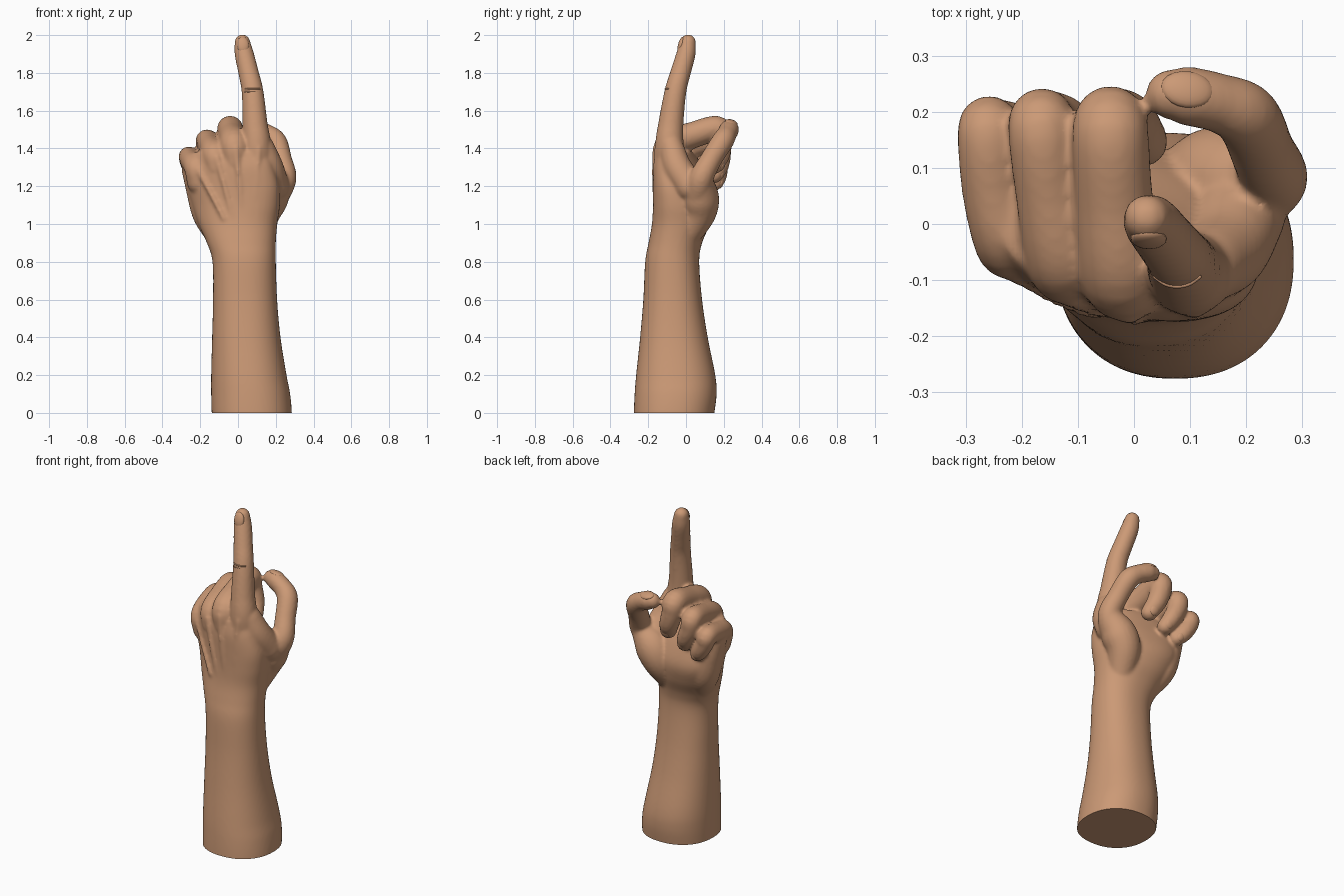
import bpy, bmesh, math
from mathutils import Vector, Matrix

cube = bpy.data.objects.get("Cube")
if cube:
    bpy.data.objects.remove(cube, do_unlink=True)

skin = bpy.data.materials.new("warm_skin")
skin.use_nodes = True
SKIN = (0.60, 0.32, 0.18, 1)
skin.diffuse_color = SKIN
bsdf = skin.node_tree.nodes["Principled BSDF"]
bsdf.inputs["Base Color"].default_value = SKIN
bsdf.inputs["Roughness"].default_value = 0.7


def bridge(bm, rings):
    """Skin a list of vertex rings and cap both ends."""
    n = len(rings[0])
    for a, b in zip(rings, rings[1:]):
        for i in range(n):
            j = (i + 1) % n
            bm.faces.new((a[i], a[j], b[j], b[i]))
    bm.faces.new(rings[0][::-1])
    bm.faces.new(rings[-1])


def spline(pts, steps=6):
    """Smooth curve through points of any dimension."""
    p = [Vector(q) for q in pts]
    p = [p[0] * 2 - p[1]] + p + [p[-1] * 2 - p[-2]]
    out = []
    for a, b, c, d in zip(p, p[1:], p[2:], p[3:]):
        for s in range(steps):
            t = s / steps
            out.append((b * 2 + (c - a) * t + (a * 2 - b * 5 + c * 4 - d) * t * t
                        + (b * 3 - a - c * 3 + d) * t ** 3) / 2)
    return out + [p[-2]]


def tube(bm, pts, sides=20):
    """Round-ended tube through (x, y, z, radius) points."""
    path = [(q.xyz, q.w) for q in spline(pts)]
    first, last = path[0], path[-1]
    d0 = (path[0][0] - path[1][0]).normalized()
    d1 = (path[-1][0] - path[-2][0]).normalized()
    arcs = [math.radians(a) for a in (20, 40, 60, 80)]
    cap = lambda e, d: [(e[0] + d * e[1] * math.sin(a), e[1] * math.cos(a)) for a in arcs]
    path = cap(first, d0)[::-1] + path + cap(last, d1)
    tangent = -d0
    u = tangent.orthogonal().normalized()
    rings = []
    for i, (c, r) in enumerate(path):
        t = (path[min(i + 1, len(path) - 1)][0] - path[max(i - 1, 0)][0]).normalized()
        u = tangent.rotation_difference(t) @ u
        tangent = t
        v = t.cross(u)
        rings.append([bm.verts.new(c + (u * math.cos(k) + v * math.sin(k)) * r)
                      for k in (math.tau * s / sides for s in range(sides))])
    bridge(bm, rings)


def body(bm, sections, sides=64):
    """Loft of rounded sections: z, x min, x max, y min, y max, shear."""
    rings = []
    for z, x0, x1, y0, y1, shear in spline(sections):
        ring = []
        for s in range(sides):
            a = math.tau * s / sides
            c, d = math.cos(a), math.sin(a)
            dx = math.copysign(abs(c) ** 0.9, c) * (x1 - x0) / 2
            dy = math.copysign(abs(d) ** 0.9, d) * (y1 - y0) / 2
            ring.append(bm.verts.new(((x0 + x1) / 2 + dx, (y0 + y1) / 2 + dy - shear * dx, z)))
        rings.append(ring)
    bridge(bm, rings)


def finish(name, bm):
    bmesh.ops.recalc_face_normals(bm, faces=bm.faces)
    mesh = bpy.data.meshes.new(name)
    bm.to_mesh(mesh)
    bm.free()
    ob = bpy.data.objects.new(name, mesh)
    bpy.context.collection.objects.link(ob)
    mesh.materials.append(skin)
    for f in mesh.polygons:
        f.use_smooth = True
    return ob


bm = bmesh.new()

# Forearm, wrist and palm core
body(bm, [(-0.1, -0.13, 0.283, -0.276, 0.13, 0),
          (0.0, -0.139, 0.285, -0.276, 0.15, 0),
          (0.1, -0.142, 0.276, -0.272, 0.162, 0),
          (0.2, -0.142, 0.257, -0.264, 0.155, 0),
          (0.4, -0.137, 0.225, -0.243, 0.115, 0),
          (0.6, -0.132, 0.207, -0.226, 0.085, 0),
          (0.8, -0.135, 0.2, -0.216, 0.07, 0),
          (0.9, -0.165, 0.2, -0.198, 0.085, 0.03),
          (1.0, -0.21, 0.208, -0.178, 0.125, 0.1),
          (1.1, -0.245, 0.222, -0.168, 0.145, 0.17),
          (1.2, -0.27, 0.22, -0.163, 0.12, 0.2),
          (1.3, -0.275, 0.19, -0.158, 0.075, 0.22),
          (1.38, -0.23, 0.165, -0.145, 0.03, 0.2)])

# Muscle pads at the thumb and little finger sides, web beside the index
tube(bm, [(0.1, 0.0, 0.93, 0.07), (0.13, 0.065, 1.06, 0.095),
          (0.175, 0.075, 1.15, 0.1), (0.24, 0.08, 1.23, 0.066)])
tube(bm, [(-0.1, -0.01, 0.93, 0.065), (-0.155, 0.04, 1.05, 0.085),
          (-0.19, 0.05, 1.18, 0.085), (-0.23, 0.05, 1.28, 0.068)])
tube(bm, [(0.13, -0.075, 1.4, 0.066), (0.165, -0.045, 1.3, 0.076), (0.19, 0.02, 1.2, 0.082)])

# Index finger, extended
tube(bm, [(0.09, -0.08, 1.2, 0.07), (0.1, -0.088, 1.4, 0.076), (0.09, -0.08, 1.53, 0.067),
          (0.077, -0.056, 1.7, 0.058), (0.056, -0.029, 1.8, 0.054),
          (0.033, 0.0, 1.9, 0.051), (0.023, 0.011, 1.962, 0.042)])
# Middle, ring and little fingers, curled into the palm
tube(bm, [(-0.01, -0.1, 1.33, 0.07), (-0.02, -0.085, 1.42, 0.077), (-0.035, 0.04, 1.472, 0.07),
          (-0.042, 0.165, 1.505, 0.068), (-0.038, 0.183, 1.45, 0.061),
          (-0.012, 0.178, 1.37, 0.056), (0.014, 0.148, 1.31, 0.047)])
tube(bm, [(-0.11, -0.08, 1.3, 0.065), (-0.125, -0.062, 1.37, 0.069), (-0.15, 0.05, 1.415, 0.061),
          (-0.165, 0.17, 1.44, 0.06), (-0.157, 0.183, 1.38, 0.056),
          (-0.125, 0.175, 1.31, 0.052), (-0.098, 0.15, 1.26, 0.045)])
tube(bm, [(-0.205, -0.03, 1.22, 0.065), (-0.223, -0.03, 1.3, 0.063), (-0.25, 0.06, 1.335, 0.057),
          (-0.26, 0.165, 1.355, 0.055), (-0.25, 0.173, 1.31, 0.051),
          (-0.215, 0.168, 1.25, 0.047), (-0.183, 0.15, 1.215, 0.041)])
# Thumb, bent across
tube(bm, [(0.19, 0.06, 1.14, 0.075), (0.245, 0.08, 1.24, 0.065), (0.228, 0.132, 1.34, 0.058),
          (0.2, 0.192, 1.435, 0.059), (0.15, 0.216, 1.476, 0.053),
          (0.095, 0.228, 1.5, 0.053), (0.066, 0.231, 1.507, 0.045)])

# Tendons on the back of the hand
for x, y, z in ((0.11, -0.153, 1.4), (-0.01, -0.163, 1.4), (-0.11, -0.135, 1.35), (-0.21, -0.09, 1.29)):
    wrist = Vector((0.03 + x * 0.5, -0.16, 1.03, 0.012))
    knuckle = Vector((x, y, z, 0.016))
    middle = (wrist + knuckle) / 2 + Vector((0, -0.005, 0, 0))
    tube(bm, [wrist, middle, knuckle], 10)

# Fuse the parts into one soft skin
raw = finish("hand_blockout", bm)
fuse = raw.modifiers.new("fuse", 'REMESH')
fuse.mode = 'VOXEL'
fuse.voxel_size = 0.009
soften = raw.modifiers.new("soften", 'SMOOTH')
soften.factor = 0.5
soften.iterations = 7
bpy.context.view_layer.update()
skin_mesh = bpy.data.meshes.new_from_object(raw.evaluated_get(bpy.context.evaluated_depsgraph_get()))
bpy.data.objects.remove(raw, do_unlink=True)

# Cut the forearm flat at the base
bm = bmesh.new()
bm.from_mesh(skin_mesh)
bpy.data.meshes.remove(skin_mesh)
cut = bmesh.ops.bisect_plane(bm, geom=bm.verts[:] + bm.edges[:] + bm.faces[:],
                             plane_co=(0, 0, 0), plane_no=(0, 0, 1), clear_inner=True)
rim = [e for e in cut["geom_cut"] if isinstance(e, bmesh.types.BMEdge)]
bmesh.ops.contextual_create(bm, geom=rim)
hand = finish("hand_and_forearm", bm)
bpy.context.view_layer.objects.active = hand
hand.select_set(True)
bpy.ops.object.shade_smooth_by_angle(angle=math.radians(50))
hand.select_set(False)


def nail(name, centre, along, normal, radius, width, length):
    """Slightly domed oval set into a fingertip."""
    n = Vector(normal).normalized()
    t = Vector(along)
    t = (t - n * t.dot(n)).normalized()
    rot = Matrix((t.cross(n), t, n)).transposed().to_4x4()
    bm = bmesh.new()
    bmesh.ops.create_uvsphere(bm, u_segments=20, v_segments=12, radius=1)
    place = Matrix.Translation(Vector(centre) + n * (radius - 0.014)) @ rot
    bm.transform(place @ Matrix.Diagonal((width, length, 0.016, 1)))
    finish(name, bm)


# Fingernails
nail("index_nail", (0.026, 0.005, 1.94), (-0.1, 0.2, 1), (0, -1, 0.25), 0.046, 0.032, 0.045)
nail("middle_nail", (0.005, 0.158, 1.325), (0.35, -0.4, -0.9), (0.1, 1, -0.4), 0.049, 0.029, 0.036)
nail("ring_nail", (-0.105, 0.157, 1.275), (0.4, -0.4, -0.8), (0.1, 1, -0.4), 0.047, 0.028, 0.034)
nail("little_nail", (-0.19, 0.155, 1.225), (0.4, -0.3, -0.7), (0.1, 1, -0.4), 0.043, 0.025, 0.03)
nail("thumb_nail", (0.09, 0.229, 1.501), (-1, 0.2, 0.3), (0.15, 0.3, 1), 0.051, 0.034, 0.048)

# Skin folds over the index joint
bm = bmesh.new()
for z in (1.685, 1.7, 1.715):
    tube(bm, [(0.077 + 0.055 * math.sin(a), -0.056 - 0.055 * math.cos(a), z, 0.004)
              for a in (-0.8, -0.4, 0, 0.4, 0.8)], 8)
finish("index_knuckle_folds", bm)
